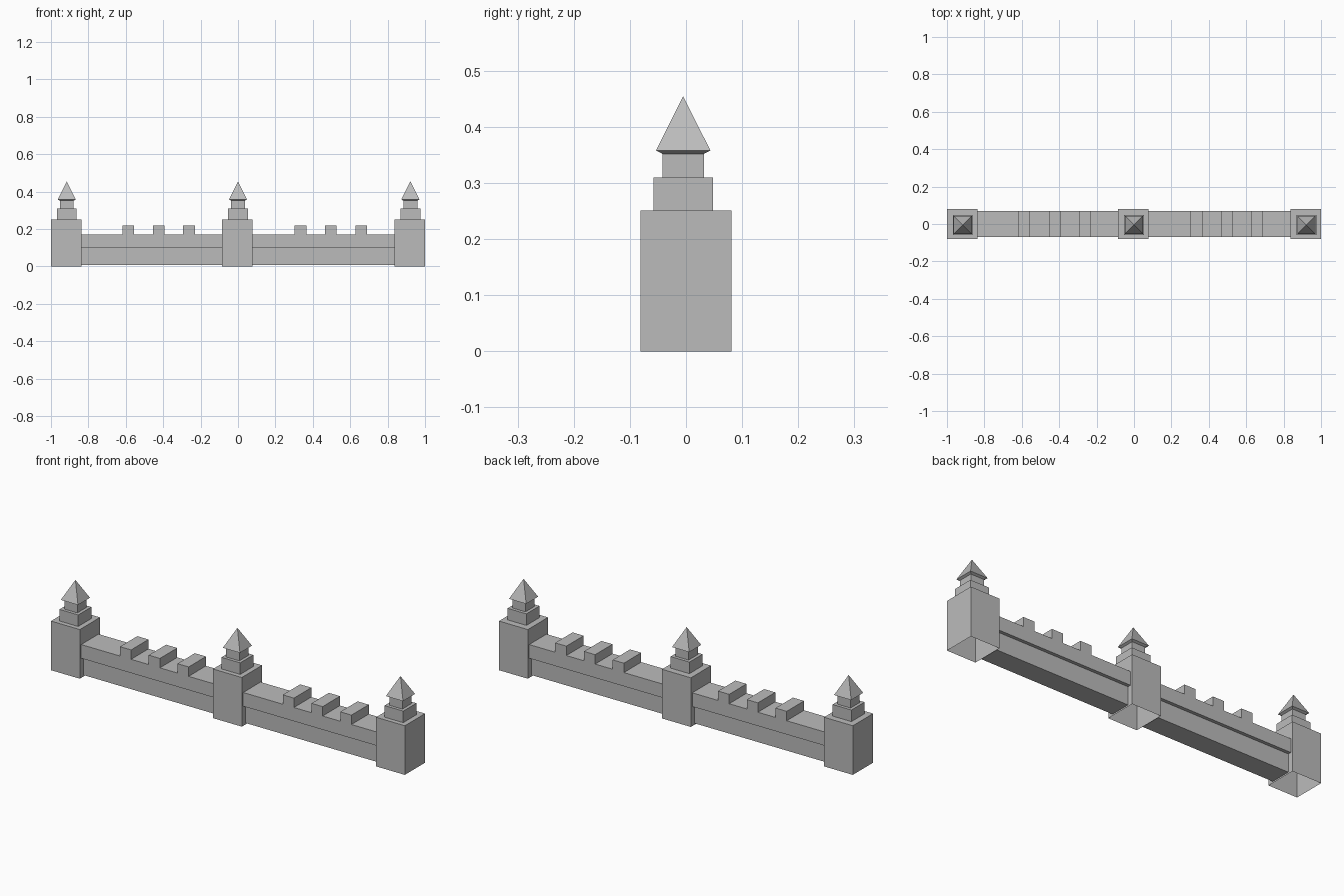
import bpy, bmesh

cube = bpy.data.objects.get("Cube")
if cube:
    bpy.data.objects.remove(cube, do_unlink=True)

STONE = (0.5, 0.5, 0.5, 1)
stone = bpy.data.materials.new("grey stone")
stone.use_nodes = True
stone.diffuse_color = STONE
stone.node_tree.nodes["Principled BSDF"].inputs["Base Color"].default_value = STONE


def finish(name, bm, location=(0, 0, 0)):
    bmesh.ops.recalc_face_normals(bm, faces=bm.faces)
    mesh = bpy.data.meshes.new(name)
    bm.to_mesh(mesh)
    bm.free()
    mesh.materials.append(stone)
    obj = bpy.data.objects.new(name, mesh)
    obj.location = location
    bpy.context.collection.objects.link(obj)


def square_stack(name, levels, location):
    """Shell through square rings (half width, z); half width 0 is an apex."""
    bm = bmesh.new()
    rings = []
    for half, z in levels:
        if half == 0:
            rings.append([bm.verts.new((0, 0, z))] * 4)
        else:
            rings.append([bm.verts.new((sx * half, sy * half, z))
                          for sx, sy in ((-1, -1), (1, -1), (1, 1), (-1, 1))])
    for low, high in zip(rings, rings[1:]):
        for i in range(4):
            j = (i + 1) % 4
            corners = [low[i], low[j], high[j], high[i]]
            bm.faces.new(list(dict.fromkeys(corners)))
    if levels[-1][0] > 0:
        bm.faces.new(rings[-1])
    finish(name, bm, location)


def extrude_x(name, profile, x0, x1):
    """Closed prism with a (y, z) profile running from x0 to x1."""
    bm = bmesh.new()
    face = bm.faces.new([bm.verts.new((x0, y, z)) for y, z in profile])
    moved = bmesh.ops.extrude_face_region(bm, geom=[face], use_keep_orig=True)
    verts = [v for v in moved["geom"] if isinstance(v, bmesh.types.BMVert)]
    bmesh.ops.translate(bm, verts=verts, vec=(x1 - x0, 0, 0))
    finish(name, bm)


# Towers: hollow body open below, stepped neck and flared pyramid roof
HALF = 0.0815
towers = {"right": -0.9185, "middle": -0.003, "left": 0.9185}
for side, x in towers.items():
    cap = (x + 0.003, -0.005, 0)
    square_stack(side + "_tower_body", [(HALF, 0), (HALF, 0.251)], (x, 0, 0))
    square_stack(side + "_tower_step", [(0.053, 0.251), (0.053, 0.31)], cap)
    square_stack(side + "_tower_neck", [(0.037, 0.31), (0.037, 0.353)], cap)
    square_stack(side + "_tower_roof",
                 [(0.037, 0.352), (0.0485, 0.358), (0, 0.4545)], cap)

# Walls: narrower base under an overhanging upper course
LOWER, UPPER = 0.053, 0.07
outline = [(LOWER, 0.008), (LOWER, 0.1), (UPPER, 0.1), (UPPER, 0.17)]
profile = outline + [(-y, z) for y, z in reversed(outline)]
spans = {"right": ("right", "middle"), "left": ("middle", "left")}
for side, (a, b) in spans.items():
    extrude_x(side + "_wall", profile, towers[a] + HALF, towers[b] - HALF)

# Battlements: three blocks across each wall
block = [(-UPPER, 0.17), (UPPER, 0.17), (UPPER, 0.218), (-UPPER, 0.218)]
for side, centre in (("right", -0.424), ("left", 0.496)):
    for n in (-1, 0, 1):
        x = centre + n * 0.1625
        extrude_x(f"{side}_battlement_{n + 2}", block, x - 0.0315, x + 0.0315)
